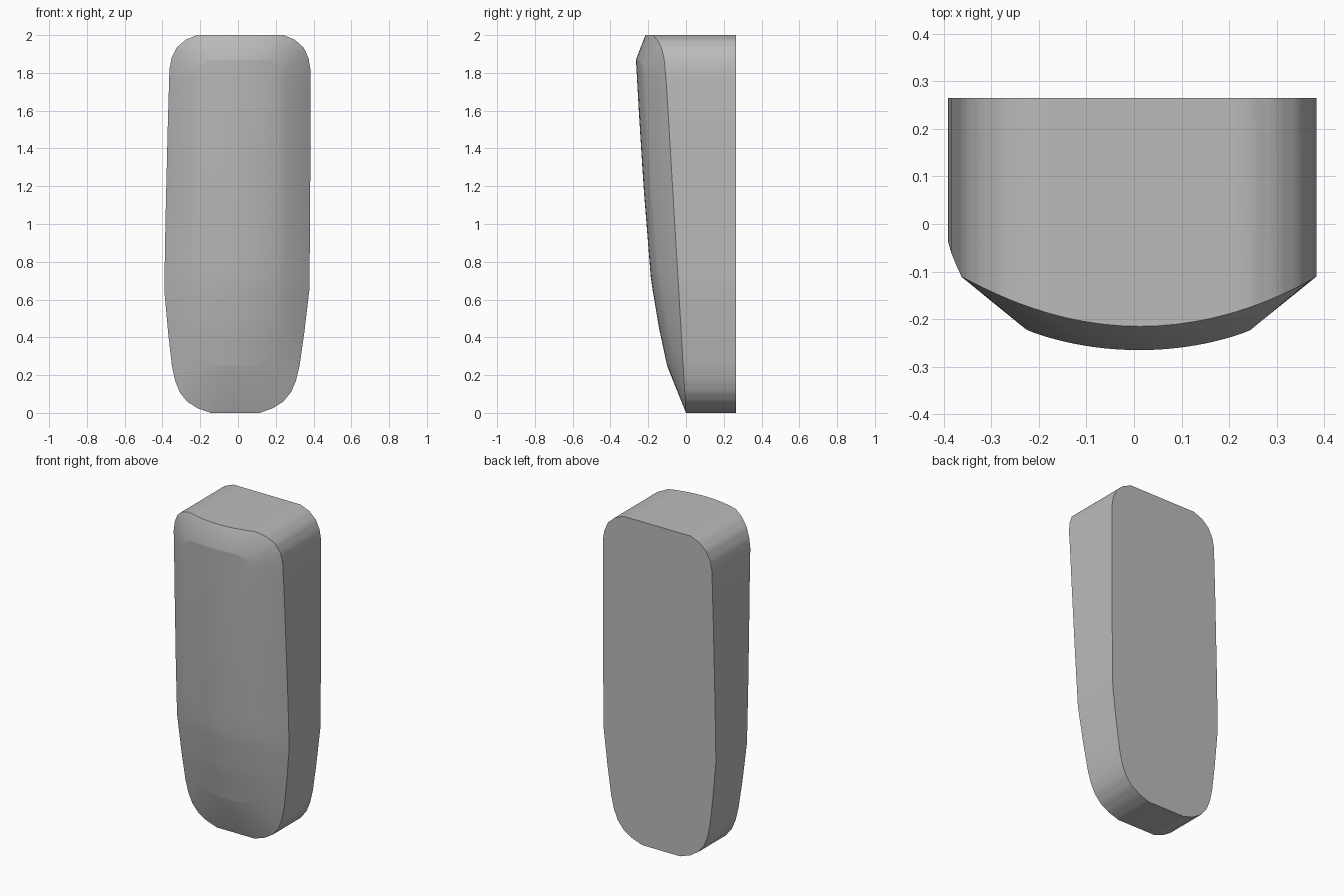
import bpy, bmesh
from math import radians

cube = bpy.data.objects.get("Cube")
if cube:
    bpy.data.objects.remove(cube, do_unlink=True)

BACK = 0.265

# Matching half outlines, bottom to top, as (half width, height)
RIM = [(.13, 0), (.20, .025), (.255, .06), (.295, .11), (.32, .17), (.338, .25),
       (.36, .42), (.384, .65), (.383, 1), (.378, 1.5), (.373, 1.82),
       (.362, 1.88), (.335, 1.935), (.29, 1.975), (.23, 2)]
CREASE = [(.08, .25), (.12, .255), (.16, .27), (.19, .29), (.215, .32), (.235, .36),
          (.255, .5), (.25, .72), (.25, 1), (.245, 1.5), (.24, 1.78),
          (.235, 1.82), (.22, 1.845), (.19, 1.86), (.14, 1.87)]
# Centre line of the crowned front, as (height, y)
SPINE = [(.25, -.10), (.45, -.143), (.7, -.185), (1.2, -.225), (1.6, -.25), (1.87, -.265)]


def refine(points, steps=3):
    out = []
    for a, b in zip(points, points[1:]):
        out += [tuple(p + (q - p) * k / steps for p, q in zip(a, b)) for k in range(steps)]
    return out + [points[-1]]


def spine(z):
    for (z0, y0), (z1, y1) in zip(SPINE, SPINE[1:]):
        if z <= z1:
            return y0 + (y1 - y0) * (z - z0) / (z1 - z0)
    return SPINE[-1][1]


def lean(x, z):
    return x + 0.014 * (z - 1.1)


def crown_point(x, z):
    return lean(x, z), spine(z) + 0.72 * x * x, z


def rim_point(x, z):
    y = -0.0595 * z
    if z > 1.81:
        y = min(y, -0.215 + 0.75 * x * x)
    return lean(x, z), y, z


COLUMNS = [k / 6 for k in range(-6, 7)]


def loop(half, place):
    """Closed ring: up the left side, over the top, down the right, back along the base."""
    (xb, zb), (xt, zt) = half[0], half[-1]
    ring = [(-x, z) for x, z in half]
    ring += [(t * xt, zt) for t in COLUMNS[1:-1]]
    ring += half[::-1]
    ring += [(-t * xb, zb) for t in COLUMNS[1:-1]]
    return [place(x, z) for x, z in ring]


bm = bmesh.new()


def verts(points):
    return [bm.verts.new(p) for p in points]


def strip(a, b, closed=False):
    n = len(a)
    for i in range(n if closed else n - 1):
        j = (i + 1) % n
        bm.faces.new((a[i], a[j], b[j], b[i]))


rim, crease = refine(RIM), refine(CREASE)
rim_pts = loop(rim, rim_point)

# Straight walls and flat back
front_ring = verts(rim_pts)
back_ring = verts([(x, BACK, z) for x, y, z in rim_pts])
strip(front_ring, back_ring, True)
bm.faces.new(back_ring)

# Chamfer around the front
strip(front_ring, verts(loop(crease, crown_point)), True)

# Crowned front panel
rows = [verts([crown_point(t * x, z) for t in COLUMNS]) for x, z in crease]
for lower, upper in zip(rows, rows[1:]):
    strip(lower, upper)

bmesh.ops.remove_doubles(bm, verts=bm.verts, dist=1e-5)
bmesh.ops.recalc_face_normals(bm, faces=bm.faces)
mesh = bpy.data.meshes.new("rounded_block")
bm.to_mesh(mesh)
bm.free()
block = bpy.data.objects.new("rounded_block", mesh)
bpy.context.collection.objects.link(block)

# Plain grey
grey = bpy.data.materials.new("plain_grey")
grey.use_nodes = True
colour = (0.5, 0.5, 0.5, 1)
grey.diffuse_color = colour
grey.node_tree.nodes["Principled BSDF"].inputs["Base Color"].default_value = colour
mesh.materials.append(grey)

bpy.ops.object.select_all(action="DESELECT")
block.select_set(True)
bpy.context.view_layer.objects.active = block
bpy.ops.object.shade_smooth_by_angle(angle=radians(35))
